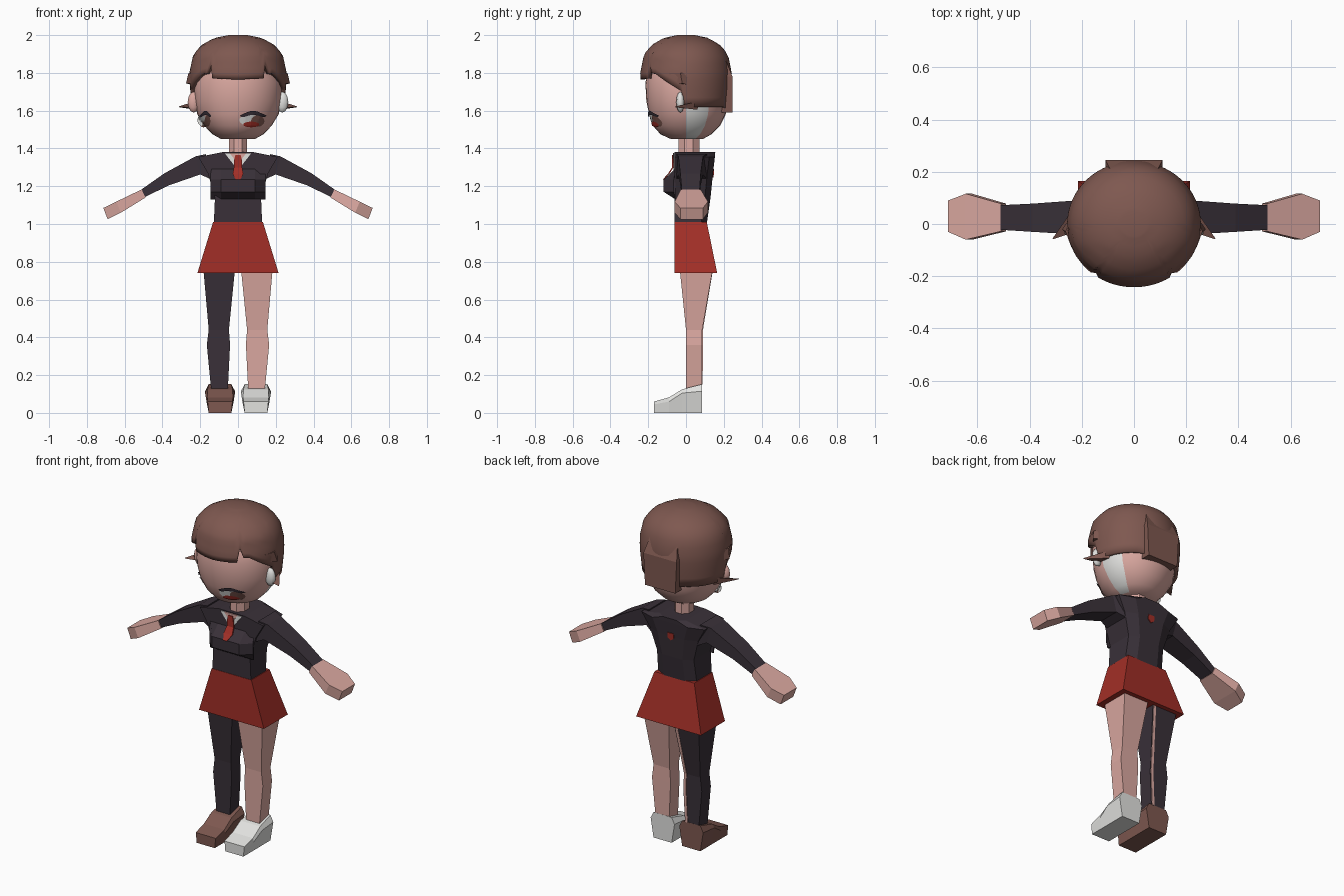
import bpy, bmesh, math
from mathutils import Vector
from mathutils.bvhtree import BVHTree

cube = bpy.data.objects.get("Cube")
if cube:
    bpy.data.objects.remove(cube)


def material(name, *rgb):
    m = bpy.data.materials.new(name)
    m.use_nodes = True
    m.diffuse_color = (*rgb, 1)
    bsdf = next(n for n in m.node_tree.nodes if n.type == 'BSDF_PRINCIPLED')
    bsdf.inputs["Base Color"].default_value = (*rgb, 1)
    bsdf.inputs["Roughness"].default_value = 0.8
    return m


SKIN = material("skin", 0.70, 0.39, 0.35)
DARK = material("dark cloth", 0.041, 0.030, 0.040)
RED = material("red cloth", 0.36, 0.028, 0.020)
BROWN = material("brown hair", 0.21, 0.098, 0.080)
WHITE = material("white", 0.76, 0.76, 0.74)


def finish(name, bm, *mats):
    bmesh.ops.recalc_face_normals(bm, faces=bm.faces)
    mesh = bpy.data.meshes.new(name)
    bm.to_mesh(mesh)
    bm.free()
    obj = bpy.data.objects.new(name, mesh)
    bpy.context.collection.objects.link(obj)
    for m in mats:
        mesh.materials.append(m)
    return obj


def loft(name, sections, *mats):
    """Skin a row of equal-length point loops and cap both ends."""
    bm = bmesh.new()
    rows = [[bm.verts.new(p) for p in s] for s in sections]
    n = len(rows[0])
    for a, b in zip(rows, rows[1:]):
        for i in range(n):
            bm.faces.new((a[i], a[(i + 1) % n], b[(i + 1) % n], b[i]))
    bm.faces.new(rows[0])
    bm.faces.new(rows[-1])
    return finish(name, bm, *mats)


def plate(name, points, mat, depth=0.006):
    """Thin plate from an outline, extruded along y."""
    return loft(name, [points, [(x, y + depth, z) for x, y, z in points]], mat)


def rect(x0, x1, y0, y1, z):
    return [(x0, y0, z), (x1, y0, z), (x1, y1, z), (x0, y1, z)]


def interp(table, v):
    for (a, p), (b, q) in zip(table, table[1:]):
        if v <= b:
            return p + (q - p) * max(0, v - a) / (b - a)
    return table[-1][1]


def smooth(obj, angle):
    bpy.ops.object.select_all(action='DESELECT')
    obj.select_set(True)
    bpy.context.view_layer.objects.active = obj
    bpy.ops.object.shade_smooth_by_angle(angle=math.radians(angle))


# Head: rings of height, half width, front and back depth
sections = []
for z, rx, front, back in [(1.45, .09, .08, .09), (1.475, .135, .135, .135), (1.52, .178, .175, .18),
                           (1.58, .215, .195, .21), (1.65, .23, .21, .222), (1.75, .235, .215, .22),
                           (1.85, .2, .19, .2), (1.93, .12, .11, .12)]:
    ring = []
    for i in range(32):
        a = math.tau * i / 32
        s = math.sin(a)
        ring.append((rx * math.cos(a), s * (back if s > 0 else front), z))
    sections.append(ring)
head = loft("head", sections, SKIN, WHITE)
for f in head.data.polygons:
    c = f.center
    if c.x > 0 and 0 < c.y / c.x < .66 and c.z < 1.7 and abs(f.normal.z) < .95:
        f.material_index = 1
smooth(head, 50)
tree = BVHTree.FromPolygons([v.co for v in head.data.vertices],
                            [p.vertices[:] for p in head.data.polygons])


def face_patch(name, x, z, rx, rz, mat, lift, bend=0):
    """Oval patch laid on the front of the head."""
    bm = bmesh.new()
    bmesh.ops.create_grid(bm, x_segments=10, y_segments=6, size=1)
    for v in bm.verts:
        u, w = v.co.x, v.co.y
        px = x + rx * u * math.sqrt(1 - w * w / 2)
        pz = z + rz * w * math.sqrt(1 - u * u / 2) - bend * u * u
        hit, normal, _, _ = tree.ray_cast(Vector((px, -1, pz)), Vector((0, 1, 0)))
        if hit:
            v.co = hit + Vector((0, -lift, 0))
        else:
            v.co = (px, -.03, pz)
    return finish(name, bm, mat)


# Eyes
for side, x, r in (("left", .08, .07), ("right", -.172, .03)):
    face_patch(side + "_eye_white", x - .02, 1.55, r * .75, .03, WHITE, .003)
    face_patch(side + "_iris_rim", x + r * .35, 1.545, r * .5, .03, BROWN, .005)
    face_patch(side + "_iris", x - .01, 1.527, r * .6, .015, RED if x > 0 else BROWN, .007)
    face_patch(side + "_lash", x, 1.588, r, .011, DARK, .009, .015)

# Ears
for side, sx, mat in (("left", 1, WHITE), ("right", -1, SKIN)):
    bm = bmesh.new()
    bmesh.ops.create_uvsphere(bm, u_segments=10, v_segments=6, radius=1)
    for v in bm.verts:
        v.co = (sx * .235 + v.co.x * .033, -.03 + v.co.y * .022, 1.645 + v.co.z * .055)
    smooth(finish(side + "_ear", bm, mat), 60)

# Hair cap: hem height by angle from the front, radius by height
hem = [(0, 1.765), (32, 1.77), (36, 1.85), (40, 1.8), (48, 1.795), (84, 1.705),
       (88, 1.62), (150, 1.62), (180, 1.59)]
radius = [(1.58, .24), (1.72, .254), (1.8, .258), (1.9, .236), (1.95, .19), (1.985, .125), (2, .05)]
rows = []
for k in range(13):
    t = math.sin(math.pi / 2 * k / 12)
    ring = []
    for deg in range(0, 360, 4):
        low = interp(hem, min(deg, 360 - deg))
        z = low + (2 - low) * t
        r = interp(radius, z)
        a = math.radians(deg)
        ring.append((r * math.sin(a), -.94 * r * math.cos(a), z))
    rows.append(ring)
hair = loft("hair", rows, BROWN)
bm = bmesh.new()
bm.from_mesh(hair.data)
bm.faces.ensure_lookup_table()
bm.faces.remove(next(f for f in bm.faces if len(f.verts) > 4 and f.calc_center_median().z < 1.9))
bm.to_mesh(hair.data)
bm.free()
smooth(hair, 40)
solid = hair.modifiers.new("thickness", 'SOLIDIFY')
solid.thickness = .025
solid.offset = -1

# Back hair panel and side flicks
loft("back_hair_panel", [rect(-.10, .10, .18, .245, 1.59), rect(-.11, .11, .18, .246, 1.78),
                         rect(-.08, .08, .15, .19, 1.92)], BROWN)
for side, sx in (("left", 1), ("right", -1)):
    loft(side + "_hair_flick",
         [[(sx * .225, .07, 1.65), (sx * .225, -.03, 1.615), (sx * .225, .06, 1.605)],
          [(sx * .312, -.055, 1.623), (sx * .31, -.058, 1.62), (sx * .311, -.055, 1.618)]], BROWN)
    loft(side + "_temple_lock",
         [[(sx * .24, -.09, 1.80), (sx * .24, .03, 1.80), (sx * .262, -.03, 1.80)],
          [(sx * .24, -.06, 1.745), (sx * .24, .02, 1.735), (sx * .275, -.02, 1.745)]], BROWN)

# Neck
loft("neck", [[(.052 * math.cos(a), .015 + .06 * math.sin(a), z)
               for a in [math.tau * (i + .5) / 8 for i in range(8)]] for z in (1.36, 1.48)], SKIN)

# Torso with a bevelled back
loft("torso", [[(-w, -.06, z), (w, -.06, z), (w, b - .03, z), (w * .55, b, z), (-w * .55, b, z), (-w, b - .03, z)]
               for z, w, b in [(1.0, .128, .11), (1.14, .122, .13), (1.27, .16, .143),
                               (1.355, .21, .153), (1.38, .085, .155)]], DARK)
loft("bust", [[(x, -.055, 1.295), (x, -f, 1.235), (x, -f, 1.17), (x, -.055, 1.13)]
              for x, f in [(-.145, .065), (-.09, .118), (.09, .118), (.145, .065)]], DARK)

# Collar, tie and back spot
plate("collar", [(-.07, -.066, 1.374), (.07, -.066, 1.374), (0, -.066, 1.285)], WHITE)
plate("collar_opening", [(-.045, -.069, 1.376), (.045, -.069, 1.376), (0, -.069, 1.32)], SKIN)
loft("tie", [[(-w, y, z), (w, y, z), (w, y + .008, z), (-w, y + .008, z)]
             for z, w, y in [(1.365, .014, -.074), (1.34, .02, -.074), (1.3, .022, -.074),
                             (1.265, .028, -.096), (1.235, .012, -.124)]], RED)
plate("back_spot", [(-.02, .141, 1.29), (.02, .141, 1.29), (.02, .139, 1.26), (0, .138, 1.245), (-.02, .139, 1.26)],
      RED, .008)

# Skirt
loft("skirt", [rect(-.215, .215, -.062, .165, .74), rect(-.132, .132, -.062, .11, 1.01)], RED)

# Arms, hands, legs and shoes
for side, sx, leg_mat, shoe_mat in (("left", 1, SKIN, WHITE), ("right", -1, DARK, BROWN)):
    def limb(name, parts, mat):
        # parts: upper x and z, lower x and z, front and back y
        loft(side + name, [[(sx * xa, y0, za), (sx * xa, y1, za), (sx * xb, y1, zb), (sx * xb, y0, zb)]
                           for xa, za, xb, zb, y0, y1 in parts], mat)

    limb("_sleeve", [(.17, 1.37, .15, 1.24, -.05, .11), (.225, 1.358, .20, 1.262, -.04, .09),
                     (.39, 1.268, .365, 1.205, -.03, .078), (.515, 1.18, .495, 1.142, -.022, .072)], DARK)
    limb("_hand", [(.51, 1.183, .49, 1.14, -.028, .078), (.645, 1.118, .62, 1.06, -.06, .116),
                   (.713, 1.085, .69, 1.025, -.03, .09)], SKIN)
    loft(side + "_leg", [rect(sx * a, sx * b, c, d, z) for z, a, b, c, d in
                         [(.78, .014, .185, -.035, .145), (.44, .048, .155, 0, .086),
                          (.36, .042, .165, 0, .086), (.1, .055, .14, 0, .084)]], leg_mat)
    loft(side + "_shoe", [[(sx * (.095 + u * w), y, z) for u, w, z in
                           [(-1, .06, 0), (1, .06, 0), (1, wide, mid), (1, top_w, top), (-1, top_w, top),
                            (-1, wide, mid)]]
                          for y, wide, mid, top_w, top in
                          [(-.17, .064, .045, .066, .06), (-.09, .072, .06, .068, .082),
                           (-.02, .079, .105, .066, .125), (.086, .079, .115, .06, .152)]], shoe_mat)

# Bare seam down the back of the dark leg
loft("stocking_seam", [rect(x - .008, x + .008, y - .004, y + .003, z)
                       for z, x, y in [(.76, -.03, .14), (.44, -.058, .087), (.36, -.054, .087), (.15, -.064, .085)]],
     SKIN)
